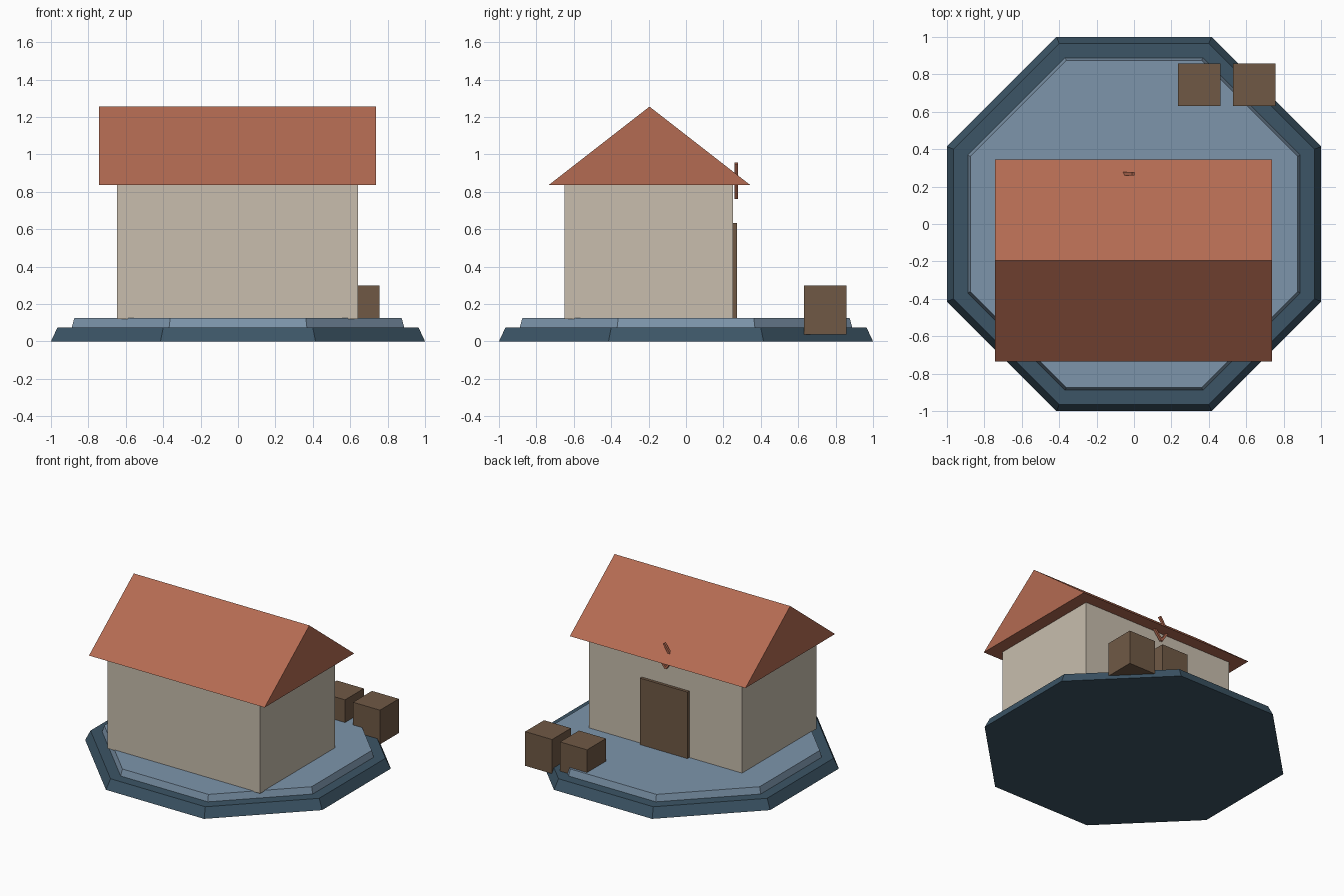
import bpy
import bmesh
import math

cube = bpy.data.objects.get("Cube")
if cube:
    bpy.data.objects.remove(cube, do_unlink=True)


def make_material(name, rgb):
    """Flat material from an sRGB colour in 0-255."""
    linear = [((c / 255 + 0.055) / 1.055) ** 2.4 for c in rgb] + [1]
    mat = bpy.data.materials.new(name)
    mat.use_nodes = True
    mat.diffuse_color = linear
    mat.node_tree.nodes["Principled BSDF"].inputs["Base Color"].default_value = linear
    return mat


slate = make_material("dark slate", (60, 85, 102))
stone = make_material("blue stone", (125, 149, 171))
plaster = make_material("beige plaster", (200, 190, 174))
tile = make_material("terracotta tile", (180, 107, 82))
wood = make_material("brown wood", (112, 89, 69))


def finish(name, bm, mat):
    bmesh.ops.recalc_face_normals(bm, faces=bm.faces)
    mesh = bpy.data.meshes.new(name)
    bm.to_mesh(mesh)
    bm.free()
    mesh.materials.append(mat)
    obj = bpy.data.objects.new(name, mesh)
    bpy.context.collection.objects.link(obj)
    return obj


def box(name, low, high, mat):
    bm = bmesh.new()
    bmesh.ops.create_cube(bm, size=1)
    for v in bm.verts:
        v.co = [a + (b - a) * (c + 0.5) for a, b, c in zip(low, high, v.co)]
    return finish(name, bm, mat)


def octagon_slab(name, bottom, top, z0, z1, mat):
    """Tapered octagon, sized by the distance from centre to flat side."""
    bm = bmesh.new()
    rings = []
    for apothem, z in ((bottom, z0), (top, z1)):
        r = apothem / math.cos(math.pi / 8)
        angles = [(i + 0.5) * math.pi / 4 for i in range(8)]
        rings.append([bm.verts.new((r * math.cos(a), r * math.sin(a), z)) for a in angles])
    low, high = rings
    bm.faces.new(low)
    bm.faces.new(high)
    for i in range(8):
        j = (i + 1) % 8
        bm.faces.new((low[i], low[j], high[j], high[i]))
    return finish(name, bm, mat)


def prism(name, profile, offset, depth, mat):
    """Closed profile of points, extruded by the depth vector."""
    bm = bmesh.new()
    face = bm.faces.new([bm.verts.new(p) for p in profile])
    result = bmesh.ops.extrude_face_region(bm, geom=[face], use_keep_orig=True)
    verts = [g for g in result["geom"] if isinstance(g, bmesh.types.BMVert)]
    bmesh.ops.translate(bm, verts=verts, vec=depth)
    bmesh.ops.translate(bm, verts=bm.verts, vec=offset)
    return finish(name, bm, mat)


# Stepped octagonal ground
octagon_slab("base_step", 1.0, 0.965, 0, 0.075, slate)
octagon_slab("upper_step", 0.89, 0.875, 0.07, 0.125, stone)

# House with gable roof and back door
box("walls", (-0.648, -0.65, 0.12), (0.642, 0.25, 0.84), plaster)
prism("roof", [(0, -0.735, 0.835), (0, 0.345, 0.835), (0, -0.195, 1.255)],
      (-0.743, 0, 0), (1.482, 0, 0), tile)
box("door", (-0.203, 0.24, 0.12), (0.197, 0.272, 0.632), wood)

# Bent hanging ornament that passes through the eave
path = [(0.04, 0.84), (-0.02, 0.766), (-0.075, 0.85), (-0.005, 0.953)]
for i, (start, end) in enumerate(zip(path, path[1:])):
    dx, dz = end[0] - start[0], end[1] - start[1]
    length = math.hypot(dx, dz)
    nx, nz = -dz / length * 0.008, dx / length * 0.008
    strip = [(start[0] + nx, 0, start[1] + nz), (end[0] + nx, 0, end[1] + nz),
             (end[0] - nx, 0, end[1] - nz), (start[0] - nx, 0, start[1] - nz)]
    prism(f"ornament_bar_{i + 1}", strip, (0, 0.26, 0), (0, 0.018, 0), tile)

# Pair of crates behind the house
for i, x in enumerate((0.235, 0.53)):
    box(f"crate_{i + 1}", (x, 0.63, 0.037), (x + 0.227, 0.857, 0.298), wood)
